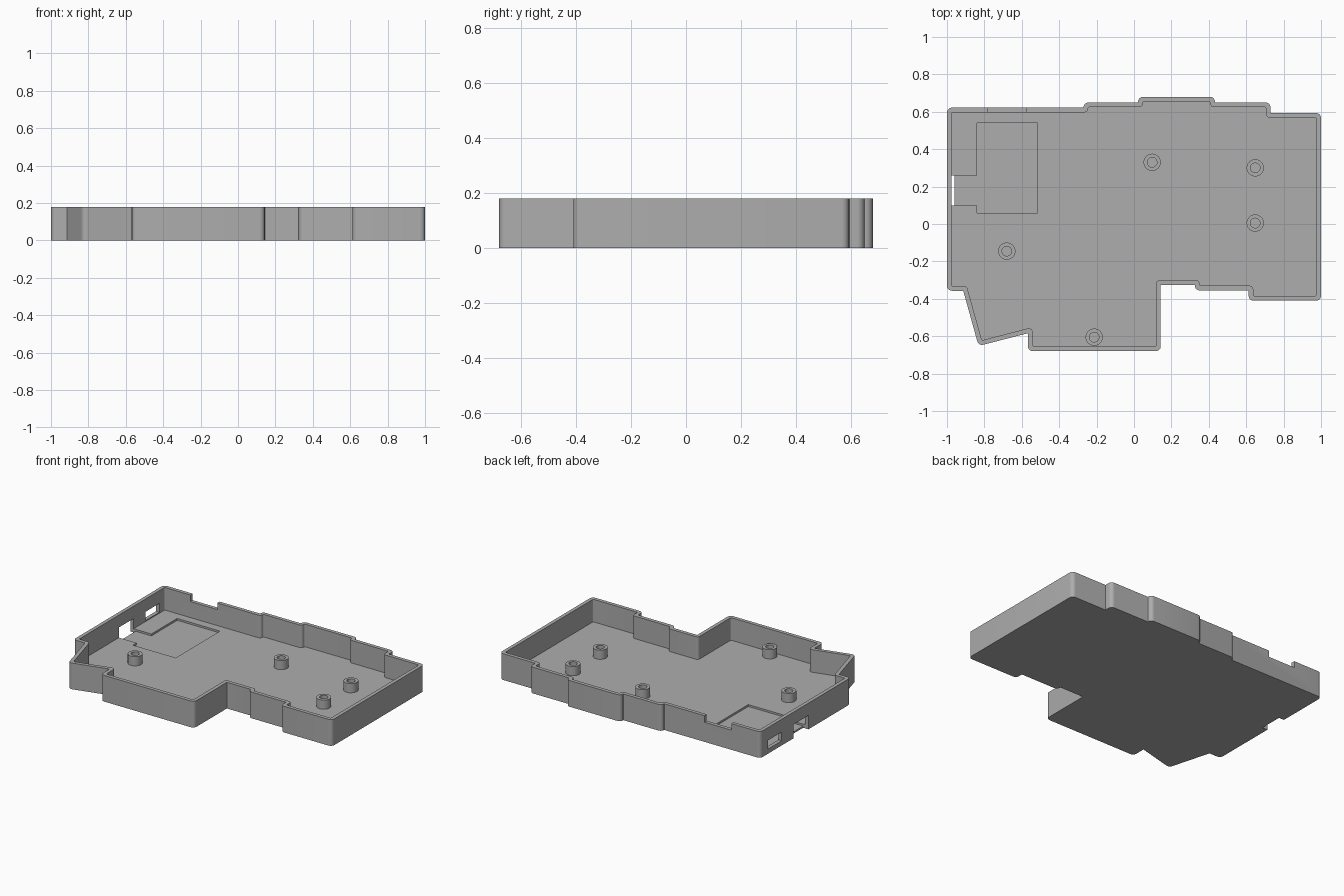
import bpy
import bmesh
from mathutils import Vector, Matrix

if "Cube" in bpy.data.objects:
    bpy.data.objects.remove(bpy.data.objects["Cube"])

HEIGHT, FLOOR, WALL = 0.18, 0.025, 0.025

mat = bpy.data.materials.new("plain grey")
mat.use_nodes = True
GREY = (0.42, 0.42, 0.42, 1)
mat.diffuse_color = GREY
mat.node_tree.nodes["Principled BSDF"].inputs["Base Color"].default_value = GREY

# Sharp-cornered case outline, counterclockwise
OUTLINE = [Vector(p) for p in (
    (-1, 0.622), (-1, -0.357), (-0.913, -0.357), (-0.831, -0.652),
    (-0.567, -0.584), (-0.567, -0.68), (0.143, -0.68), (0.143, -0.325),
    (0.325, -0.325), (0.325, -0.355), (0.613, -0.355), (0.613, -0.41),
    (1, -0.41), (1, 0.594), (0.73, 0.594), (0.73, 0.65),
    (0.433, 0.65), (0.433, 0.68), (0.022, 0.68), (0.022, 0.65),
    (-0.27, 0.65), (-0.27, 0.622))]


def neighbours(pts):
    """Yield each corner with its incoming and outgoing directions."""
    for i, p in enumerate(pts):
        yield p, (p - pts[i - 1]).normalized(), (pts[(i + 1) % len(pts)] - p).normalized()


def inset(pts, d):
    out = []
    for p, a, b in neighbours(pts):
        n1, n2 = Vector((-a.y, a.x)), Vector((-b.y, b.x))
        out.append(p + (n1 + n2) * d / (1 + n1.dot(n2)))
    return out


def fillet(pts, convex, concave, steps=7):
    out = []
    for p, a, b in neighbours(pts):
        turn = a.cross(b)
        r = convex if turn > 0 else concave
        angle = a.angle(b)
        side = 1 if turn > 0 else -1
        tangent = r * (1 - a.dot(b)) / abs(turn)
        start = p - a * tangent
        centre = start + Vector((-a.y, a.x)) * r * side
        for k in range(steps + 1):
            turn_by = Matrix.Rotation(side * angle * k / steps, 2)
            out.append(centre + turn_by @ (start - centre))
    return out


def prism(name, pts, z0, z1):
    bm = bmesh.new()
    face = bm.faces.new([bm.verts.new((p[0], p[1], z0)) for p in pts])
    top = bmesh.ops.extrude_face_region(bm, geom=[face])["geom"]
    bmesh.ops.translate(bm, vec=(0, 0, z1 - z0),
                        verts=[v for v in top if isinstance(v, bmesh.types.BMVert)])
    bmesh.ops.recalc_face_normals(bm, faces=bm.faces)
    mesh = bpy.data.meshes.new(name)
    bm.to_mesh(mesh)
    bm.free()
    obj = bpy.data.objects.new(name, mesh)
    obj.data.materials.append(mat)
    bpy.context.collection.objects.link(obj)
    return obj


def box(name, x0, x1, y0, y1, z0, z1):
    return prism(name, ((x0, y0), (x1, y0), (x1, y1), (x0, y1)), z0, z1)


def activate(obj):
    bpy.ops.object.select_all(action='DESELECT')
    obj.select_set(True)
    bpy.context.view_layer.objects.active = obj


def cut(obj, cutter):
    cutter.hide_render = True
    mod = obj.modifiers.new(cutter.name, 'BOOLEAN')
    mod.operation, mod.solver, mod.object = 'DIFFERENCE', 'EXACT', cutter
    activate(obj)
    bpy.ops.object.modifier_apply(modifier=mod.name)
    bpy.data.objects.remove(cutter)


def smooth(obj):
    activate(obj)
    bpy.ops.object.shade_smooth_by_angle(angle=0.45)


# Tray with rounded walls and a hollow inside
tray = prism("case_tray", fillet(OUTLINE, 0.027, 0.002), 0, HEIGHT)
cut(tray, prism("cavity", fillet(inset(OUTLINE, WALL), 0.008, 0.02), FLOOR, 0.3))

# Shallow floor pocket with a channel towards the side opening
POCKET = ((-0.98, 0.10), (-0.84, 0.10), (-0.84, 0.06), (-0.515, 0.06),
          (-0.515, 0.54), (-0.84, 0.54), (-0.84, 0.26), (-0.98, 0.26))
cut(tray, prism("floor_pocket", POCKET, 0.012, 0.05))

# Side openings and the lowered stretch of the back wall
cut(tray, box("side_slot", -1.1, -0.96, 0.10, 0.26, -0.1, 0.095))
cut(tray, box("side_port", -1.1, -0.96, 0.39, 0.54, 0.032, 0.092))
cut(tray, box("back_notch", -0.78, -0.575, 0.56, 0.7, 0.135, 0.3))
smooth(tray)


def ring(radius, z0, z1, name, sides=32):
    pts = [Matrix.Rotation(6.283185 * k / sides, 2) @ Vector((radius, 0)) for k in range(sides)]
    return prism(name, pts, z0, z1)


# Hollow screw posts
for i, (x, y) in enumerate(((0.097, 0.33), (0.648, 0.30), (0.648, 0.005),
                            (-0.68, -0.145), (-0.213, -0.605))):
    post = ring(0.046, FLOOR - 0.005, 0.088, f"screw_post_{i + 1}")
    cut(post, ring(0.026, FLOOR, 0.2, "post_bore"))
    post.location = (x, y, 0)
    smooth(post)
